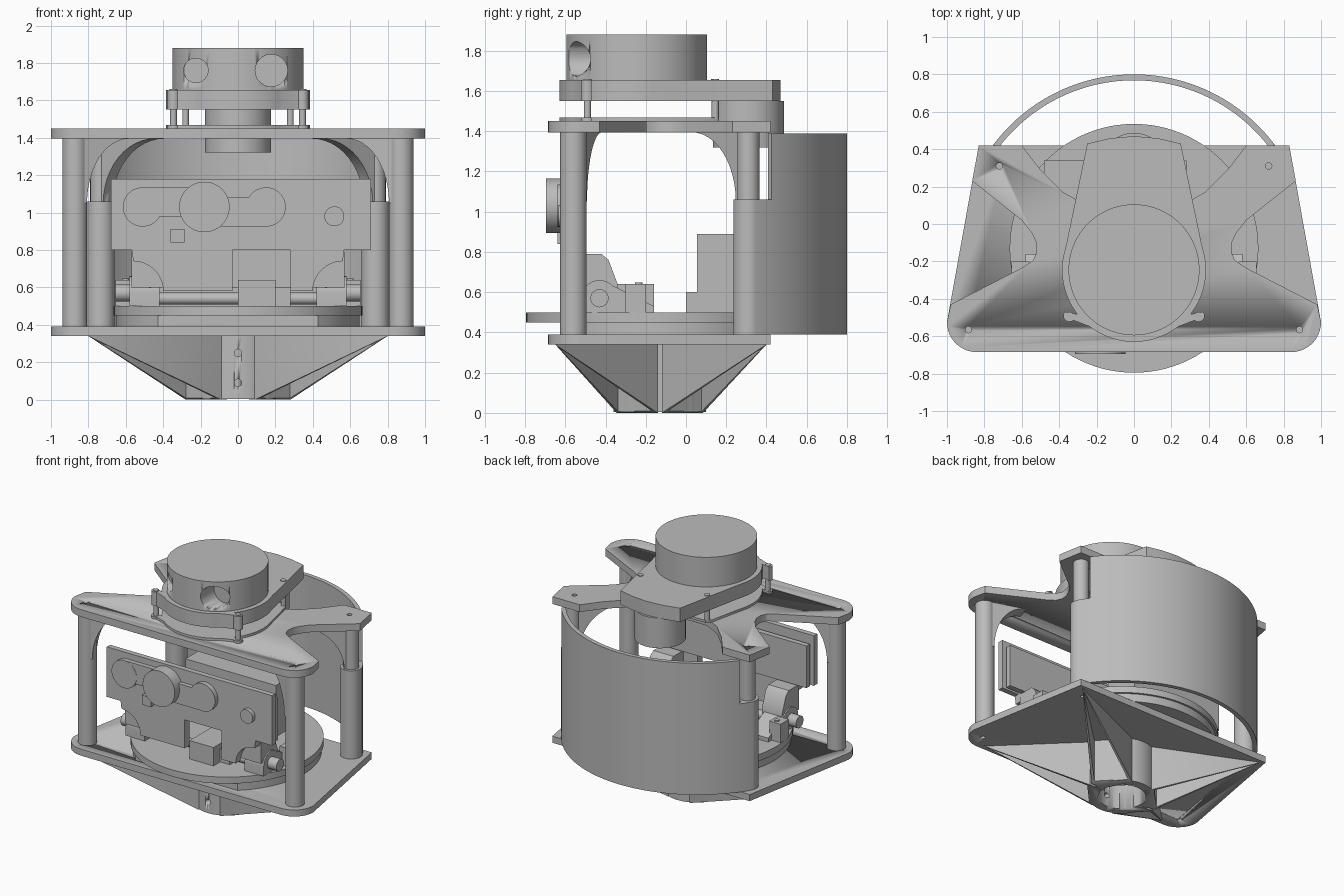
import bpy, bmesh
from math import sin, cos, pi, radians, atan2, hypot
from mathutils import Matrix

if "Cube" in bpy.data.objects:
    bpy.data.objects.remove(bpy.data.objects["Cube"])

gray = bpy.data.materials.new("plain gray")
gray.use_nodes = True
gray.diffuse_color = (0.5, 0.5, 0.5, 1)
gray.node_tree.nodes["Principled BSDF"].inputs["Base Color"].default_value = (0.5, 0.5, 0.5, 1)


def finish(name, bm):
    bmesh.ops.recalc_face_normals(bm, faces=bm.faces)
    me = bpy.data.meshes.new(name)
    bm.to_mesh(me)
    bm.free()
    me.materials.append(gray)
    ob = bpy.data.objects.new(name, me)
    bpy.context.collection.objects.link(ob)
    bpy.ops.object.select_all(action='DESELECT')
    ob.select_set(True)
    bpy.context.view_layer.objects.active = ob
    bpy.ops.object.shade_smooth_by_angle(angle=radians(30))
    return ob


def prism(name, pts, lo, hi, axis='z', move=None):
    """Extrude a flat outline along one axis."""
    place = {'z': lambda a, b, h: (a, b, h), 'y': lambda a, b, h: (a, h, b),
             'x': lambda a, b, h: (h, a, b)}[axis]
    bm = bmesh.new()
    low = [bm.verts.new(place(a, b, lo)) for a, b in pts]
    high = [bm.verts.new(place(a, b, hi)) for a, b in pts]
    bm.faces.new(low)
    bm.faces.new(high)
    for i in range(len(pts)):
        j = (i + 1) % len(pts)
        bm.faces.new((low[i], low[j], high[j], high[i]))
    if move:
        bm.transform(move)
    return finish(name, bm)


def arc(cx, cy, r, start=0, end=360, n=64):
    full = abs(end - start) == 360
    step = (end - start) / (n if full else n - 1)
    return [(cx + r * cos(radians(start + i * step)), cy + r * sin(radians(start + i * step)))
            for i in range(n)]


def cyl(name, a, b, r, lo, hi, axis='z', n=64):
    return prism(name, arc(a, b, r, n=n), lo, hi, axis)


def box(name, x, y, z):
    return prism(name, [(x[0], y[0]), (x[1], y[0]), (x[1], y[1]), (x[0], y[1])], *z)


def mirrored(half):
    return half + [(-x, y) for x, y in reversed(half) if x > 0]


def cut(ob, cutters):
    for c in cutters:
        c.hide_render = True
        mod = ob.modifiers.new("cut", 'BOOLEAN')
        mod.operation, mod.solver, mod.object = 'DIFFERENCE', 'EXACT', c
        bpy.context.view_layer.objects.active = ob
        bpy.ops.object.modifier_apply(modifier=mod.name)


def drop(cutters):
    for c in cutters:
        bpy.data.objects.remove(c)


# Main plates, the upper one with scooped sides and back
corner = arc(.84, -.525, .16, 0, -90, 12)
bottom_plate = prism("bottom_plate", mirrored([(.83, .42)] + corner), .34, .39)
scoop = [(.865, .23), (.6, .02), (.545, -.05), (.523, -.1), (.52, -.15), (.54, -.195), (.6, -.235), (.98, -.43)]
back = [(0, .1), (.25, .1), (.38, .17), (.5, .29), (.6, .42), (.83, .42)]
top_plate = prism("top_plate", mirrored(back + scoop + corner), 1.395, 1.45)
screws = []


def gusset(name, x, y, tx, ty, half):
    """Flared fillet between a post and the upper plate."""
    length = hypot(tx - x, ty - y)
    pts = [(0, 1.05)] + [(length - (length - .05) * cos(t * pi / 24), 1.05 + .345 * sin(t * pi / 24))
                         for t in range(13)] + [(0, 1.395)]
    turn = Matrix.Translation((x, y, 0)) @ Matrix.Rotation(atan2(ty - y, tx - x), 4, 'Z')
    return prism(name, pts, -half, half, 'y', turn)


# Posts, clevises and shaft ends on both sides
for side, s in (("left", 1), ("right", -1)):
    cyl(side + "_front_post", s * .872, -.56, .066, .39, 1.395)
    gusset(side + "_front_gusset", s * .872, -.56, s * .6, -.47, .055)
    cyl(side + "_back_post", s * .735, .31, .055, 1.06, 1.395)
    cyl(side + "_back_collar", s * .735, .31, .075, .39, 1.06)
    gusset(side + "_back_gusset", s * .735, .31, s * .42, .06, .04)
    for x, y in ((.885, -.565), (.72, .31)):
        screws.append(cyl("screw_cutter", s * x, y, .017, .3, 1.6, n=16))
    # Tilt bearing
    ear = [(-.16, .5), (-.16, .53), (-.36, .63)] + arc(-.43, .57, .09, 40, 180, 12) + [(-.52, .5)]
    lo, hi = sorted((s * .42, s * .58))
    prism(side + "_bearing", ear, lo, hi, 'x')
    lo, hi = sorted((s * .56, s * .655))
    cyl(side + "_shaft_end", -.43, .57, .045, lo, hi, 'x', 32)
    box(side + "_bearing_foot", (lo, hi), (-.3, -.2), (.5, .64))
    cyl(side + "_foot_screw", s * .6, -.235, .018, .64, .648, n=16)
    cyl(side + "_bearing_screw", s * .47, .615, .018, -.53, -.47, 'y', 16)
    lo, hi = sorted((s * .4, s * .57))
    prism(side + "_tilt_arm", [(-.54, .6), (-.54, .79), (-.42, .79), (-.385, .76), (-.34, .64), (-.34, .6)],
          lo, hi, 'x')
cut(bottom_plate, screws)
cut(top_plate, screws)
drop(screws)


# Curved rear screen, lower at the ends
def screen(name, a, b, top):
    prism(name, arc(0, -.14, .94, a, b, 72) + arc(0, -.14, .908, b, a, 72), .39, top)


screen("rear_screen", 37, 143, 1.39)
screen("left_screen_end", 31, 37, 1.06)
screen("right_screen_end", 143, 149, 1.06)

# Hub below the base, a tube with two front holes
hub = cyl("hub", 0, -.13, .23, .004, .34)
bores = [cyl("bore_cutter", 0, -.13, .165, -.1, .3)]
bores += [cyl("pin_cutter", 0, z, .02, -.5, -.2, 'y', 16) for z in (.09, .25)]
cut(hub, bores)


# Four hollow wedge ribs from the hub to the plate corners
def rib(name, sx, sy):
    near_y, far_y = -.13 + sy * .215, (.4 if sy > 0 else -.65)
    a, b, c = (sx * .09, near_y), (sx * .28, -.13 + sy * .01), (sx * .8, far_y)
    inner_a, inner_b = (sx * .06, -.13 + sy * .18), (sx * .19, -.13 + sy * .01)
    bm = bmesh.new()
    up = [bm.verts.new((*p, .34)) for p in (inner_a, a, c, b, inner_b)]
    down = [bm.verts.new((*p, 0)) for p in (inner_a, a, b, inner_b)]
    tip = up[2]
    bm.faces.new(up)
    bm.faces.new(down)
    bm.faces.new((up[0], up[1], down[1], down[0]))
    bm.faces.new((up[1], tip, down[1]))
    bm.faces.new((tip, up[3], down[2]))
    bm.faces.new((up[3], up[4], down[3], down[2]))
    bm.faces.new((up[4], up[0], down[0], down[3]))
    slope = bm.faces.new((down[1], tip, down[2]))
    bmesh.ops.recalc_face_normals(bm, faces=bm.faces)
    bmesh.ops.inset_region(bm, faces=[slope], thickness=.03)
    out = bmesh.ops.extrude_discrete_faces(bm, faces=[slope])
    for v in out["faces"][0].verts:
        v.co.z = .33
    return finish(name, bm)


for sx, side in ((1, "left"), (-1, "right")):
    for sy, end in ((1, "back"), (-1, "front")):
        cut(rib(side + "_" + end + "_rib", sx, sy), bores[:1])
drop(bores)

# Turntable
cyl("turntable", 0, -.13, .665, .45, .5, n=96)
prism("turntable_base", [(x, max(y, -.62)) for x, y in arc(0, -.13, .65, n=96)], .39, .45)

# Tilting sensor board
prism("sensor_board", [(-.68, .8), (.71, .8), (.71, 1.18), (-.68, 1.18)], -.605, -.565, 'y')
prism("rear_board", [(-.66, .8), (.69, .8), (.69, 1.12), (-.66, 1.12)], -.545, -.505, 'y')
box("board_spacer", (-.5, .5), (-.57, -.54), (.85, 1.1))
prism("lower_bracket", [(-.57, .82), (-.56, .74)] + arc(-.56, .58, .16, 85, 0, 10) +
      [(-.03, .58), (-.03, .8), (.28, .8), (.28, .58)] + arc(.56, .58, .16, 180, 95, 10) +
      [(.56, .74), (.57, .82)], -.6, -.54, 'y')
for name, x, z, r, front in (("right_lens", -.51, 1.03, .105, -.64), ("main_lens", -.18, 1.03, .135, -.695),
                             ("left_lens", .15, 1.03, .105, -.64), ("small_lens", .515, .98, .053, -.635)):
    cyl(name, x, z, r, front, -.6, 'y', 48)
box("right_lens_link", (-.51, -.18), (-.638, -.6), (.98, 1.134))
box("left_lens_link", (-.18, .15), (-.638, -.6), (.926, 1.08))
box("square_sensor", (-.36, -.285), (-.64, -.6), (.84, .912))

# Tilt drive and electronics on the turntable
cyl("tilt_shaft", -.43, .54, .032, -.45, .45, 'x', 32)
box("tilt_motor", (0, .2), (-.58, -.16), (.5, .64))
box("tilt_motor_side", (.2, .28), (-.5, -.2), (.5, .6))
box("electronics_box", (-.48, .28), (.055, .34), (.58, .89))
box("electronics_base", (-.48, .28), (0, .34), (.5, .6))

# Upper turret: mount, standoffs, drive motor and scanner head
body = [(.36, -.1)] + arc(0, -.245, .385, 10, -38, 14)
lug = arc(.345, -.49, .033, 40, -130, 10)
front = arc(0, -.245, .385, -52, -90, 10)
tail = [(0, .47), (.13, .458), (.25, .43)]
prism("turret_plate", mirrored(tail + body + lug + front), 1.55, 1.655)
prism("turret_gasket", mirrored([(0, .165), (.28, .165), (.31, .13)] + body + lug + front), 1.45, 1.468)
for s, side in ((1, "left"), (-1, "right")):
    cyl(side + "_front_standoff", s * .345, -.49, .018, 1.46, 1.56, n=20)
    cyl(side + "_back_standoff", s * .28, .145, .018, 1.46, 1.56, n=20)
    cyl(side + "_front_turret_screw", s * .345, -.49, .02, 1.655, 1.66, n=20)
    cyl(side + "_back_turret_screw", s * .28, .145, .02, 1.655, 1.66, n=20)
cyl("drive_motor", 0, .31, .177, 1.32, 1.55)
head = cyl("scanner_head", 0, -.245, .35, 1.655, 1.88, n=96)
eyes = [cyl("eye_cutter", x, 1.76, r, -.8, -.42, 'y', 48) for x, r in ((-.225, .065), (.178, .086))]
cut(head, eyes)
drop(eyes)
